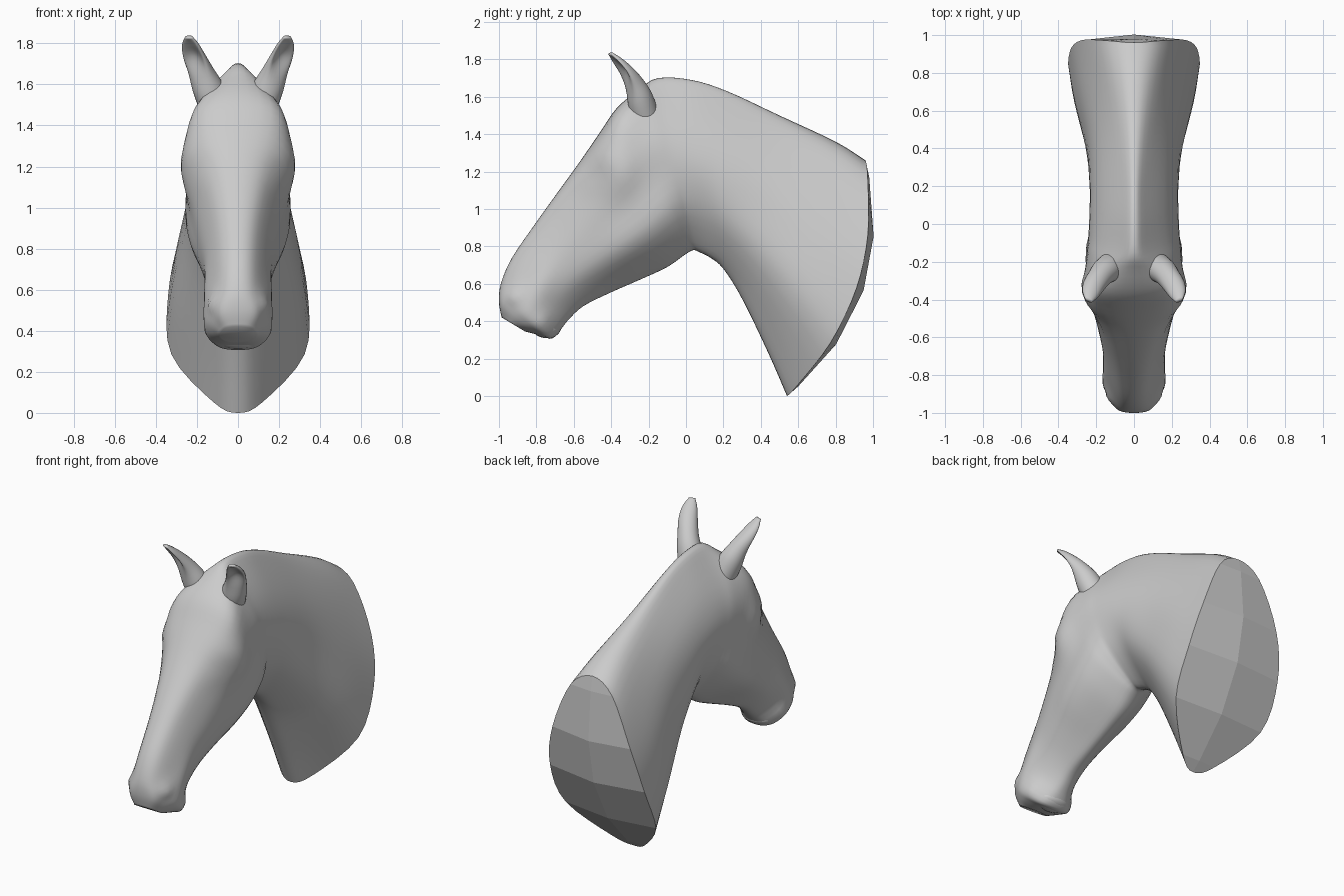
import bpy, bmesh, math
from mathutils import Vector as V

if "Cube" in bpy.data.objects:
    bpy.data.objects.remove(bpy.data.objects["Cube"])


def spline(p, n, closed=False):
    """Smooth curve through points, n steps per span."""
    m, out = len(p), []
    pick = (lambda i: p[i % m]) if closed else (lambda i: p[max(0, min(m - 1, i))])
    for i in range(m if closed else m - 1):
        a, b, c, d = (pick(i + k) for k in (-1, 0, 1, 2))
        for k in range(n):
            u = k / n
            out.append(0.5 * (2 * b + (c - a) * u + (2 * a - 5 * b + 4 * c - d) * u**2
                              + (3 * b - a - 3 * c + d) * u**3))
    return out if closed else out + [p[-1].copy()]


def loft(bm, rings, n_round=4, n_along=4):
    """Smooth skin through matching closed rings; returns vertex rows."""
    rings = [spline(r, n_round, True) for r in rings]
    columns = [spline(list(c), n_along) for c in zip(*rings)]
    rows = [[bm.verts.new(p) for p in row] for row in zip(*columns)]
    for a, b in zip(rows, rows[1:]):
        for i in range(len(a)):
            j = (i + 1) % len(a)
            bm.faces.new((a[i], a[j], b[j], b[i])).smooth = True
    return rows


def finish(bm, name):
    bmesh.ops.recalc_face_normals(bm, faces=bm.faces)
    me = bpy.data.meshes.new(name)
    bm.to_mesh(me)
    bm.free()
    ob = bpy.data.objects.new(name, me)
    bpy.context.collection.objects.link(ob)
    return ob


# Cross-sections from muzzle to neck cut:
# top (y, z), bottom (y, z), half-widths from top to bottom
SECTIONS = [
    (-.985, .42, -.86, .345, .05, .08, .09, .08, .05),
    (-1.0, .50, -.78, .325, .08, .115, .135, .13, .08),
    (-.99, .60, -.71, .31, .07, .13, .165, .15, .09),
    (-.93, .74, -.635, .40, .07, .13, .165, .13, .06),
    (-.80, .93, -.55, .48, .08, .14, .165, .145, .06),
    (-.70, 1.07, -.40, .555, .10, .165, .19, .175, .06),
    (-.57, 1.25, -.24, .625, .135, .21, .225, .22, .07),
    (-.46, 1.41, -.10, .69, .19, .275, .25, .24, .08),
    (-.37, 1.54, 0, .76, .195, .255, .25, .24, .09),
    (-.25, 1.64, .04, .78, .13, .23, .245, .22, .08),
    (-.15, 1.70, .07, .77, .07, .20, .24, .20, .07),
    (.03, 1.69, .13, .74, .06, .185, .235, .19, .07),
    (.22, 1.63, .20, .68, .06, .185, .235, .205, .08),
    (.50, 1.50, .30, .52, .08, .20, .25, .24, .09),
    (.80, 1.36, .44, .23, .12, .24, .305, .30, .11),
    (.96, 1.26, .54, 0, .15, .28, .34, .325, .12),
]
LEVELS = (.06, .28, .5, .74, .95)
BULGE = {13: .04, 14: .11, 15: .17}


def centre(i, s, extra=0):
    ty, tz, by, bz = SECTIONS[i][:4]
    t, b = V((0, ty, tz)), V((0, by, bz))
    d = (t - b).normalized()
    out = V((0, d.z, -d.y))
    return t.lerp(b, s) + out * (BULGE.get(i, 0) + extra) * 4 * s * (1 - s)


rings = []
for i, sec in enumerate(SECTIONS):
    side = [(s, w) for s, w in zip(LEVELS, sec[4:])]
    loop = [(0, 0)] + side + [(1, 0)] + [(s, -w) for s, w in reversed(side)]
    rings.append([centre(i, s) + V((w, 0, 0)) for s, w in loop])

# Head and neck skin
bm = bmesh.new()
rows = loft(bm, rings)
bm.faces.new(rows[0]).smooth = True

# Soft dents and swellings: eye, socket, nostril, mouth corner
for y, z, radius, push in [(-.44, 1.26, .06, .012), (-.51, 1.14, .06, -.008),
                           (-.93, .53, .04, -.018), (-.89, .56, .05, .006),
                           (-.76, .40, .04, -.012)]:
    for v in bm.verts:
        d2 = (v.co.y - y)**2 + (v.co.z - z)**2
        f = push * math.exp(-d2 / radius**2) * min(1, abs(v.co.x) / .08)
        v.co.x += math.copysign(f, v.co.x)

# Flat-faceted neck cut, gently domed along its centre line
rim = rows[-1]
last = len(SECTIONS) - 1
mid = [rim[0]] + [bm.verts.new(centre(last, s, .04)) for s in LEVELS] + [rim[24]]
for k in range(6):
    inner = [mid[k + 1], mid[k]]
    for edge in (rim[4 * k:4 * k + 5],
                 [rim[-j % 48] for j in range(4 * k, 4 * k + 5)]):
        bm.faces.new(list(dict.fromkeys(edge + inner)))
for e in bm.edges:
    if all(v in rim for v in e.verts):
        e.smooth = False
finish(bm, "head_and_neck")

# Ears: tapering cups that open forward and outward, roots buried in the poll
for sx, name in ((1, "ear_left"), (-1, "ear_right")):
    bm = bmesh.new()
    front = V((.35, -.75, -.55)).normalized()
    axis = V((.09, -.2, .27)).normalized()
    across = axis.cross(front).normalized()
    front = across.cross(axis).normalized()
    ear = []
    for c, wide, deep, cup in [((.10, -.21, 1.47), .08, .08, 0),
                               ((.145, -.245, 1.58), .076, .075, 0),
                               ((.18, -.28, 1.66), .064, .06, .02),
                               ((.212, -.325, 1.73), .058, .046, .055),
                               ((.232, -.37, 1.79), .045, .028, .03),
                               ((.24, -.405, 1.832), .02, .01, 0)]:
        ring = []
        for k in range(12):
            a = math.tau * k / 12
            f = deep * math.cos(a) - cup * max(0, math.cos(a))**2
            p = V(c) + across * wide * math.sin(a) + front * f
            ring.append(V((p.x * sx, p.y, p.z)))
        ear.append(ring)
    ends = loft(bm, ear, 2, 4)
    bm.faces.new(ends[-1]).smooth = True
    bm.faces.new(ends[0])
    finish(bm, name)

# Lower lip and chin pad
bm = bmesh.new()
bmesh.ops.create_uvsphere(bm, u_segments=24, v_segments=12, radius=1)
for v in bm.verts:
    v.co = V((v.co.x * .11, v.co.y * .075 - .745, v.co.z * .05 + .36))
for f in bm.faces:
    f.smooth = True
finish(bm, "lower_lip")
